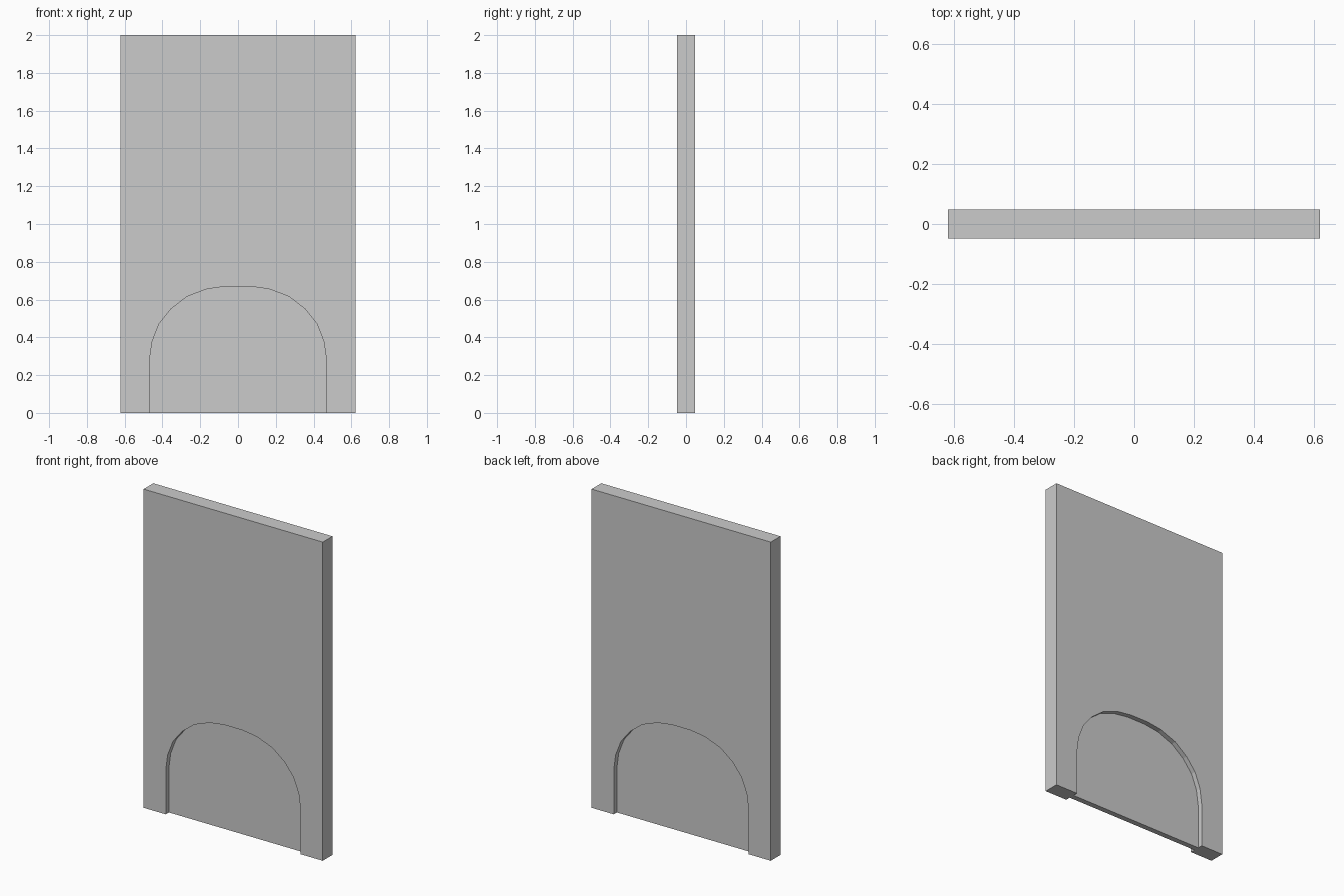
import bpy, bmesh

if "Cube" in bpy.data.objects:
    bpy.data.objects.remove(bpy.data.objects["Cube"])

HALF_W, HEIGHT, HALF_T = 0.622, 2.0, 0.048
PANEL_HALF_T = 0.017

# Right half of the arch, from the floor up to the flat crown
half_arch = [(0.468, 0), (0.468, 0.28), (0.455, 0.376), (0.418, 0.471),
             (0.355, 0.55), (0.27, 0.616), (0.164, 0.656), (0.063, 0.67)]
arch = half_arch + [(-x, z) for x, z in reversed(half_arch)]


def extruded(name, outline, half_t):
    """Solid made by extruding an x-z outline symmetrically along y."""
    bm = bmesh.new()
    face = bm.faces.new([bm.verts.new((x, -half_t, z)) for x, z in outline])
    new = bmesh.ops.extrude_face_region(bm, geom=[face], use_keep_orig=True)["geom"]
    moved = [v for v in new if isinstance(v, bmesh.types.BMVert)]
    bmesh.ops.translate(bm, verts=moved, vec=(0, 2 * half_t, 0))
    bmesh.ops.recalc_face_normals(bm, faces=bm.faces)
    mesh = bpy.data.meshes.new(name)
    bm.to_mesh(mesh)
    bm.free()
    obj = bpy.data.objects.new(name, mesh)
    bpy.context.collection.objects.link(obj)
    return obj


# Tall slab with an arched notch cut through its base
slab = [(HALF_W, 0), (HALF_W, HEIGHT), (-HALF_W, HEIGHT), (-HALF_W, 0)]
extruded("slab", slab + arch[::-1], HALF_T)

# Thin panel filling the arch, recessed on both sides
extruded("arch_panel", arch, PANEL_HALF_T)
